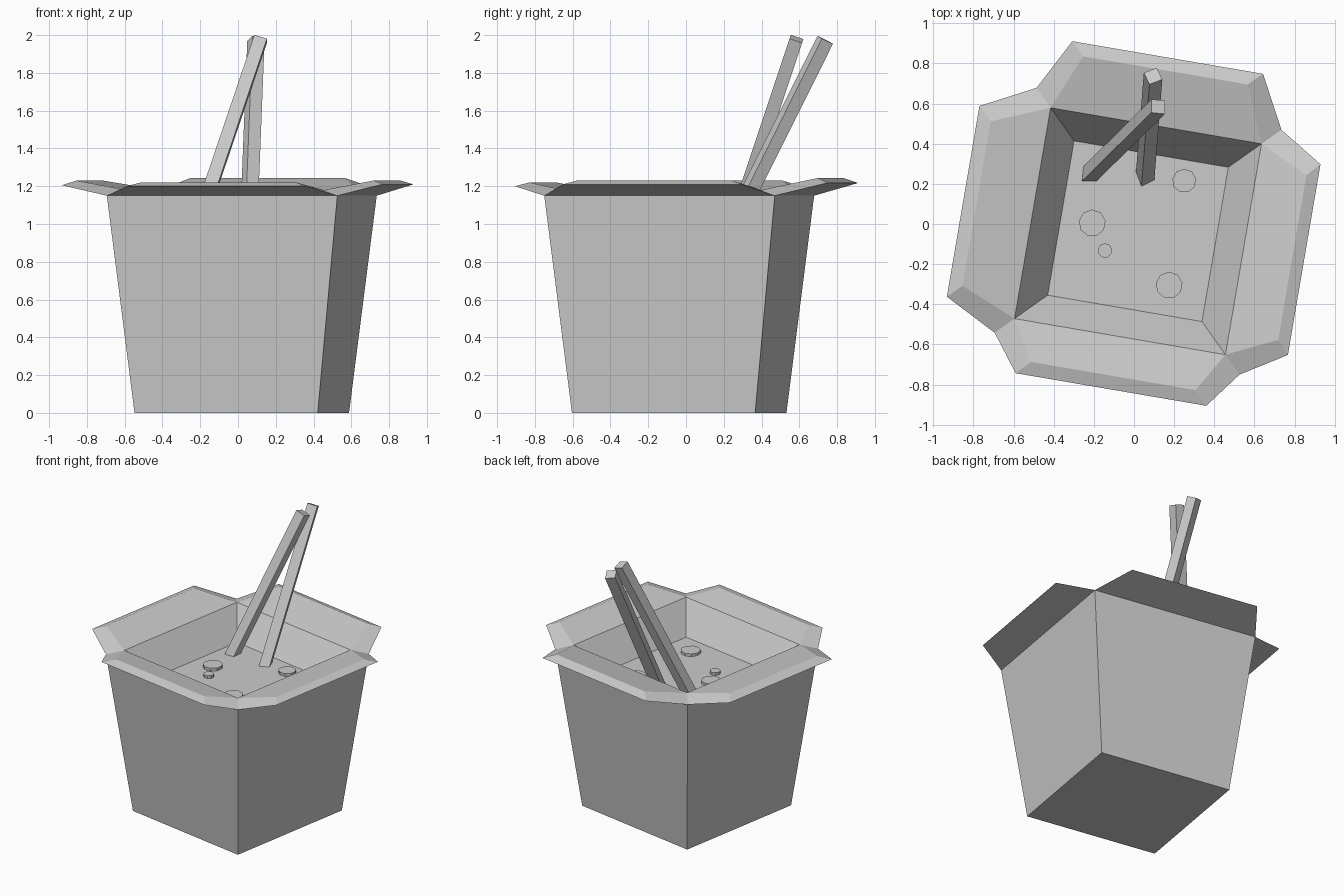
import bpy, bmesh
from math import radians
from mathutils import Vector, Matrix

if "Cube" in bpy.data.objects:
    bpy.data.objects.remove(bpy.data.objects["Cube"])

# The whole carton is turned slightly about z
FRAME = Matrix.Translation((0.02, -0.036, 0)) @ Matrix.Rotation(radians(-9.7), 4, 'Z')


def finish(name, bm):
    bmesh.ops.recalc_face_normals(bm, faces=bm.faces)
    mesh = bpy.data.meshes.new(name)
    bm.to_mesh(mesh)
    bm.free()
    obj = bpy.data.objects.new(name, mesh)
    bpy.context.collection.objects.link(obj)
    return obj


def square_ring(bm, half, z):
    # corners run front-left, front-right, back-right, back-left
    return [bm.verts.new(FRAME @ Vector((sx * half, sy * half, z)))
            for sx, sy in ((-1, -1), (1, -1), (1, 1), (-1, 1))]


def bridge(bm, a, b):
    for i in range(4):
        j = (i + 1) % 4
        bm.faces.new((a[i], a[j], b[j], b[i]))


# Carton: tapered walls, inner lip, contents surface and four flaps
bm = bmesh.new()
bottom = square_ring(bm, 0.492, 0)
notch = square_ring(bm, 0.619, 1.15)
lip = square_ring(bm, 0.533, 1.18)
soup = square_ring(bm, 0.39, 0.98)
bm.faces.new(bottom)
bm.faces.new(soup)
bridge(bm, bottom, notch)
bridge(bm, lip, soup)

# tip distance, tip height, crest distance, crest height (front, right, back, left)
flaps = [(0.80, 1.20, 0.732, 1.22), (0.84, 1.21, 0.78, 1.23),
         (0.878, 1.217, 0.813, 1.243), (0.884, 1.205, 0.816, 1.23)]
for i, (td, tz, cd, cz) in enumerate(flaps):
    j = (i + 1) % 4
    turn = FRAME @ Matrix.Rotation(radians(90 * i), 4, 'Z')
    t0, t1 = [bm.verts.new(turn @ Vector((s * 0.482, -td, tz))) for s in (-1, 1)]
    c0, c1 = [bm.verts.new(turn @ Vector((s * 0.416, -cd, cz))) for s in (-1, 1)]
    bm.faces.new((lip[i], c0, c1, lip[j]))
    bm.faces.new((c0, t0, t1, c1))
    bm.faces.new((t0, notch[i], notch[j], t1))
    bm.faces.new((lip[i], notch[i], t0, c0))
    bm.faces.new((lip[j], c1, t1, notch[j]))
finish("carton", bm)

# Floating discs on the contents
for n, (x, y, r) in enumerate([(-0.208, 0.005, 0.067), (0.25, 0.215, 0.06),
                               (0.175, -0.305, 0.067), (-0.145, -0.132, 0.036)]):
    bm = bmesh.new()
    bmesh.ops.create_cone(bm, cap_ends=True, segments=9, radius1=r, radius2=r, depth=0.03,
                          matrix=Matrix.Translation((x, y, 0.985)))
    finish(f"floating_disc_{n + 1}", bm)


# Chopsticks: square bars between two points with a roll about z
def stick(name, base, top, width, roll):
    base, top = Vector(base), Vector(top)
    axis = (top - base).normalized()
    side = Matrix.Rotation(radians(roll), 3, 'Z') @ Vector((1, 0, 0))
    side = (side - axis * side.dot(axis)).normalized()
    rot = Matrix((side, axis.cross(side), axis)).transposed().to_4x4()
    bm = bmesh.new()
    bmesh.ops.create_cube(bm, size=1, matrix=Matrix.Translation((base + top) / 2) @ rot
                          @ Matrix.Diagonal((width, width, (top - base).length, 1)))
    finish(name, bm)


stick("chopstick_1", (-0.225, 0.245, 0.96), (0.12, 0.585, 1.98), 0.07, 0)
stick("chopstick_2", (0.055, 0.23, 0.96), (0.095, 0.737, 1.975), 0.07, 26)
